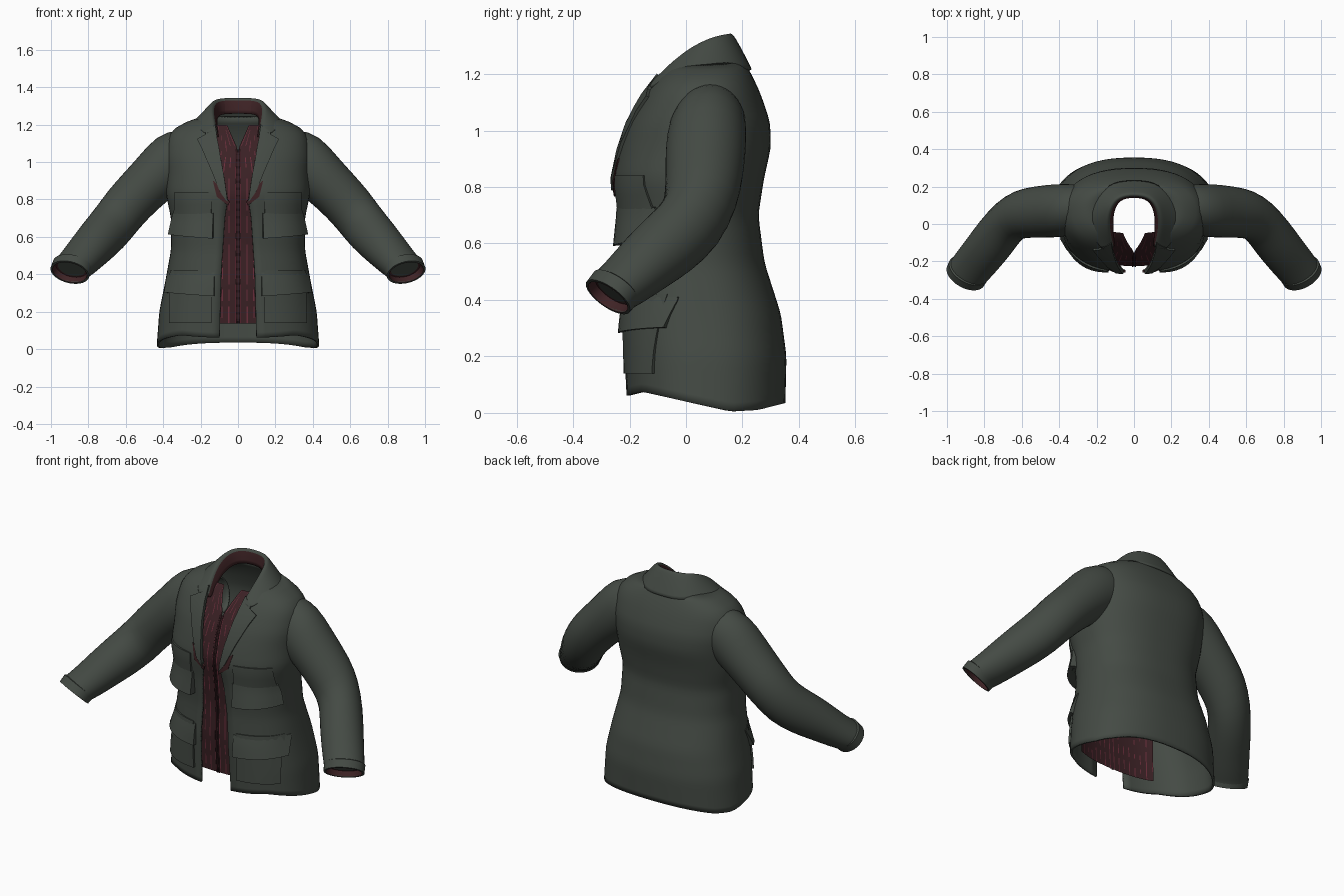
import bpy, math, random
from math import sin, cos, pi
from mathutils import Vector

cube = bpy.data.objects.get("Cube")
if cube:
    bpy.data.objects.remove(cube)
random.seed(4)


def material(name, color):
    m = bpy.data.materials.new(name)
    m.use_nodes = True
    m.diffuse_color = (*color, 1)
    m.node_tree.nodes["Principled BSDF"].inputs["Base Color"].default_value = (*color, 1)
    return m


GREEN = material("jacket green", (0.058, 0.069, 0.058))
WINE = material("lining burgundy", (0.05, 0.017, 0.019))
SHIRT = material("shirt burgundy", (0.043, 0.015, 0.018))
STRIPE = material("stripe rose", (0.15, 0.028, 0.045))


def lerp_table(table, z):
    if z <= table[0][0]:
        return Vector(table[0][1:])
    for p, q in zip(table, table[1:]):
        if z <= q[0]:
            return Vector(p[1:]).lerp(Vector(q[1:]), (z - p[0]) / (q[0] - p[0]))
    return Vector(table[-1][1:])


# Torso profile: height, half width, front y, back y
BODY = [(0, .43, -.205, .345), (.2, .415, -.215, .35), (.35, .385, -.225, .33),
        (.53, .352, -.22, .272), (.7, .352, -.235, .25), (.83, .38, -.255, .27),
        (.94, .378, -.23, .295), (1.03, .385, -.2, .292), (1.13, .37, -.145, .258),
        (1.19, .325, -.1, .23), (1.22, .25, -.07, .215), (1.25, .14, -.03, .19)]
# Half width of the front opening by height
GAP = [(0, .1, 0), (.4, .09, 0), (.7, .07, 0), (.8, .055, 0),
       (.93, .08, 0), (1.1, .11, 0), (1.25, .13, 0)]
HEM = [(-.21, .06, 0), (-.15, .075, 0), (0, .04, 0), (.16, .005, 0), (.25, .01, 0), (.345, .035, 0)]
POWER = 2.4


def section(z):
    return sum((lerp_table(BODY, z + d) for d in (-.02, 0, .02)), Vector((0, 0, 0))) / 3


def front_y(x, z):
    a, yf, yb = section(z)
    yc = (yf + yb) / 2
    k = min(abs(x) / a, .985)
    return yc - (yc - yf) * (1 - k ** POWER) ** (1 / POWER)


def on_front(x, z, lift):
    e = .006
    fx = (front_y(x + e, z) - front_y(x - e, z)) / (2 * e)
    fz = (front_y(x, z + e) - front_y(x, z - e)) / (2 * e)
    return Vector((x, front_y(x, z), z)) + Vector((fx, -1, fz)).normalized() * lift


def grid(name, rows, mats, closed=False, thick=0, subdiv=0, pick=None):
    """Skin rows of points, mirror to the other side, then thicken."""
    n = len(rows[0])
    cols = n if closed else n - 1
    faces, slots = [], []
    for i in range(len(rows) - 1):
        for j in range(cols):
            k = (j + 1) % n
            faces.append((i * n + j, i * n + k, (i + 1) * n + k, (i + 1) * n + j))
            slots.append(pick(i, j) if pick else 0)
    me = bpy.data.meshes.new(name)
    me.from_pydata([tuple(p) for r in rows for p in r], [], faces)
    for m in mats:
        me.materials.append(m)
    for p, s in zip(me.polygons, slots):
        p.material_index = s
    ob = bpy.data.objects.new(name, me)
    bpy.context.collection.objects.link(ob)
    bpy.ops.object.select_all(action='DESELECT')
    ob.select_set(True)
    bpy.context.view_layer.objects.active = ob
    bpy.ops.object.shade_smooth_by_angle(angle=math.radians(45))
    ob.modifiers.new("Mirror", 'MIRROR')
    if subdiv:
        s = ob.modifiers.new("Smooth", 'SUBSURF')
        s.levels = s.render_levels = subdiv
    if thick:
        s = ob.modifiers.new("Cloth", 'SOLIDIFY')
        s.thickness, s.offset = thick, 0
    return ob


def patch(name, left, right, lift, mat, steps=8):
    """A raised cloth piece on the jacket front, between two edge lines of (x, z)."""
    rows = []
    ends = [0] + list(range(len(left))) + [len(left) - 1]
    for r, i in enumerate(ends):
        row = []
        for c in range(-1, steps + 2):
            u = min(max(c / steps, 0), 1)
            p = Vector(left[i]).lerp(Vector(right[i]), u)
            rim = r in (0, len(ends) - 1) or c in (-1, steps + 1)
            row.append(on_front(p.x, p.y, -.002 if rim else lift(u, i / (len(left) - 1))))
        rows.append(row)
    return grid(name, rows, [mat])


def panel(name, x0, x1, z0, z1, low, high, sag=0):
    n = 7
    zs = [z0 + (z1 - z0) * i / n for i in range(n + 1)]
    left = [(x0, z) for z in zs]
    right = [(x1, z + sag * (z1 - z) / (z1 - z0)) for z in zs]
    puff = lambda u, v: (low + (high - low) * v) * (.75 + .25 * sin(pi * u))
    return patch(name, left, right, puff, GREEN)


# Jacket body, wrapped from the front opening to the centre back
rows = []
for i in range(41):
    row = []
    for j in range(29):
        z, y = .05, 0
        for _ in range(3):
            a, yf, yb = section(z)
            g = lerp_table(GAP, z)[0]
            t0 = math.asin((g / a) ** (POWER / 2))
            t = t0 + (pi - t0) * j / 28
            yc = (yf + yb) / 2
            x = a * abs(sin(t)) ** (2 / POWER) if j < 28 else 0
            y = yc - (yb - yf) / 2 * math.copysign(abs(cos(t)) ** (2 / POWER), cos(t))
            h = lerp_table(HEM, y)[0]
            z = h + (1.24 - h) * i / 40
        row.append((x, y, z))
    rows.append(row)
grid("jacket_body", rows, [GREEN], thick=.012)


def tube_ring(c, d, ru, rv, n=20):
    c, d = Vector(c), Vector(d).normalized()
    v = d.cross(Vector((0, 0, 1))).normalized()
    u = v.cross(d)
    return [c + u * ru * cos(2 * pi * k / n) + v * rv * sin(2 * pi * k / n) for k in range(n)]


# Sleeves: centre, direction, vertical radius, sideways radius
FORE = Vector((.49, -.66, -.57))
CUFF = Vector((.33, -.6, -.73)).normalized()
WRIST = Vector((.899, -.275, .412))
sleeve = [((.18, .09, 1.05), (1, 0, -.2), .1, .08), ((.27, .09, 1.045), (.95, 0, -.3), .14, .115),
          ((.35, .075, 1.01), (.8, 0, -.55), .155, .136), ((.43, .07, .93), (.7, 0, -.7), .138, .14),
          ((.52, .065, .845), (.7, 0, -.7), .129, .134), ((.605, .055, .755), (.7, -.1, -.7), .127, .128),
          ((.668, .02, .67), (.6, -.4, -.63), .127, .117), ((.732, -.06, .597), FORE, .121, .116),
          ((.79, -.137, .535), FORE, .108, .114), (WRIST - FORE * .085, FORE, .09, .11),
          (WRIST - CUFF * .025, CUFF, .085, .107), (WRIST, CUFF, .084, .106)]
grid("sleeve", [tube_ring(*s) for s in sleeve], [GREEN], True, .01, 1)

# Cuff band, lining and inner closing disc
grid("cuff_band", [tube_ring(WRIST + CUFF * d, CUFF, .085 + e, .107 + e, 32)
                   for d, e in ((-.05, -.002), (-.045, .007), (.002, .005), (.002, -.006))], [GREEN], True)
grid("cuff_lining", [tube_ring(WRIST + CUFF * d, CUFF, .079 * s, .1 * s, 32)
                     for d, s in ((.003, 1), (-.03, .92), (-.032, .7))], [WINE], True)
grid("sleeve_inner", [tube_ring(WRIST - CUFF * .03, CUFF, .079 * s, .1 * s, 32)
                      for s in (.8, .4, .01)], [GREEN], True)

# Folded collar, from the centre back round to the front
inner = [(0, .15, 1.26), (.08, .137, 1.258), (.113, .075, 1.245), (.118, 0, 1.215),
         (.113, -.06, 1.17), (.108, -.12, 1.12)]
top = [(0, .155, 1.345), (.08, .145, 1.343), (.125, .09, 1.332), (.138, .01, 1.288),
       (.128, -.06, 1.225), (.115, -.12, 1.155)]
outer = [(0, .23, 1.215), (.11, .223, 1.212), (.195, .155, 1.23), (.24, .04, 1.22),
         (.225, -.055, 1.19), (.17, -.135, 1.145)]
fold = [Vector(t).lerp(Vector(o), .15) + Vector((0, 0, .012)) for t, o in zip(top, outer)]
middle = [Vector(t).lerp(Vector(o), .6) + Vector((0, 0, .01)) for t, o in zip(top, outer)]
grid("collar", [inner, top, fold, middle, outer], [GREEN, WINE], thick=.012, subdiv=2,
     pick=lambda i, j: 1 if i == 0 else 0)

# Notched lapel and the lining strip showing under its lower edge
patch("lapel", [(.055, .79), (.06, .83), (.075, .93), (.092, 1.02), (.1, 1.07), (.11, 1.12), (.12, 1.19)],
      [(.065, .8), (.095, .84), (.14, .95), (.19, 1.065), (.215, 1.115), (.17, 1.14), (.17, 1.15)],
      lambda u, v: .017, GREEN)
patch("lapel_lining", [(.045, .79), (.08, .82), (.1, .87)],
      [(.05, .768), (.112, .815), (.133, .9)], lambda u, v: .011, WINE)

# Pockets and flaps
panel("chest_pocket", .14, .33, .61, .84, .03, .016)
panel("chest_pocket_flap", .13, .335, .595, .73, .058, .022, .02)
panel("hip_pocket", .14, .355, .14, .42, .024, .014)
panel("hip_pocket_flap", .125, .37, .285, .41, .038, .012, .015)

# Striped shirt front with an open neck
us = [0, .012, .018]
while us[-1] < .26:
    us += [us[-1] + .017, us[-1] + .032, us[-1] + .038]
rows = []
for i in range(37):
    z = .135 + 1.085 * i / 36
    x0 = max(0, z - 1.08) * .43
    x1 = .27 if z < .9 else .27 - (z - .9) * .42
    rows.append([on_front(x0 + (x1 - x0) * u / us[-1], z, -.028) for u in us])
dash = [[random.random() < .65 for _ in us] for _ in rows]
grid("shirt_front", rows, [SHIRT, STRIPE],
     pick=lambda i, j: 1 if j % 3 == 1 and dash[i][j] else 0)

# Shirt placket edge beside the centre line
rows = [[on_front(x, .135 + .945 * i / 24, -.023) for x in (.002, .01)] for i in range(25)]
grid("shirt_placket", rows, [SHIRT], thick=.003)
